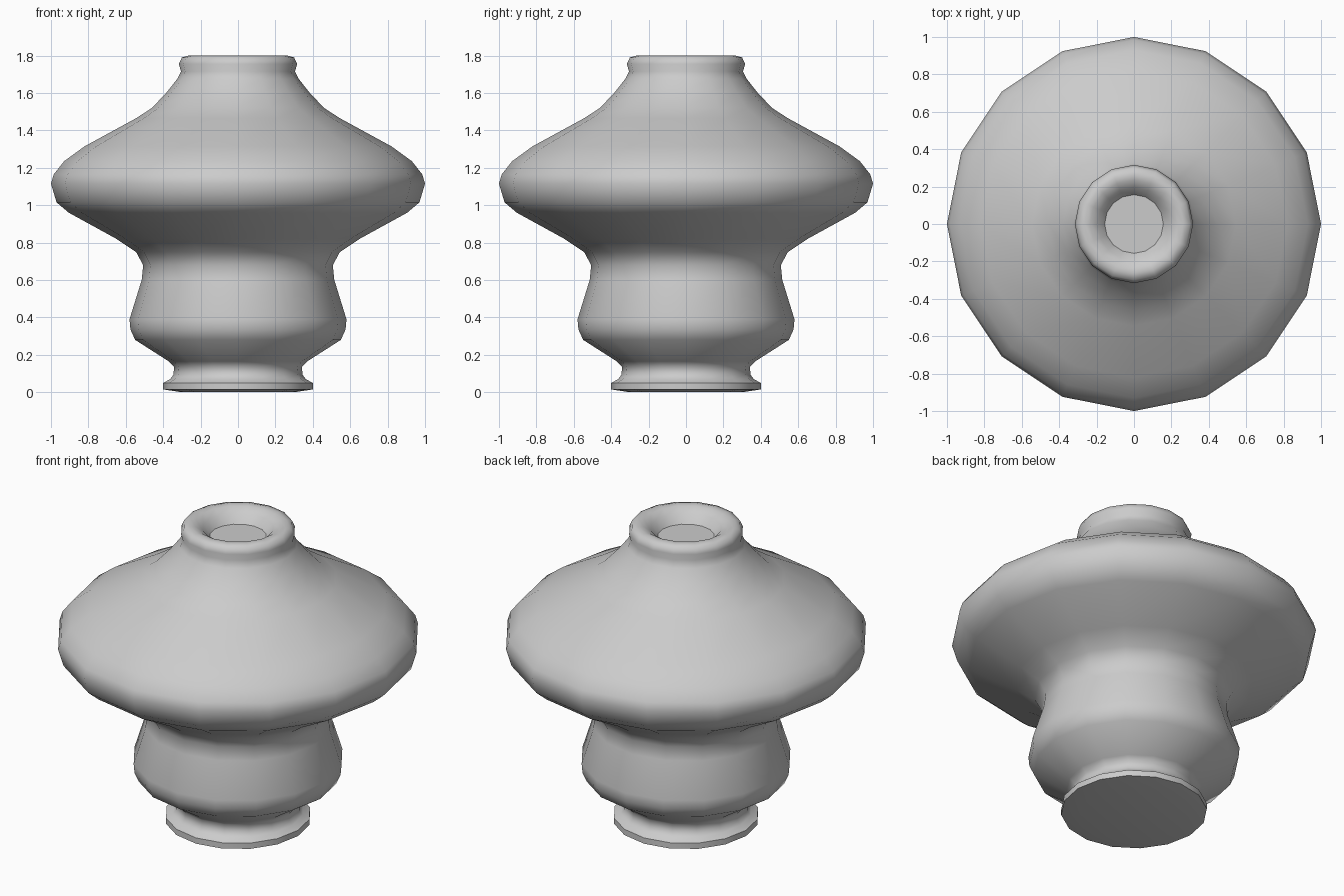
import bpy, bmesh, math

if "Cube" in bpy.data.objects:
    bpy.data.objects.remove(bpy.data.objects["Cube"])

SIDES = 16

# Vase outline as (radius, height), from underside to the recessed mouth
profile = [
    (0.30, 0.00), (0.40, 0.015), (0.40, 0.05),                # foot
    (0.362, 0.07), (0.345, 0.095), (0.342, 0.135), (0.37, 0.165),
    (0.55, 0.28), (0.575, 0.335), (0.58, 0.39),               # lower bulge
    (0.515, 0.60), (0.507, 0.68), (0.545, 0.75), (0.65, 0.82),  # waist
    (0.905, 0.96), (0.97, 1.015), (1.00, 1.115), (0.985, 1.165),  # wide belly
    (0.93, 1.235), (0.82, 1.315), (0.545, 1.465), (0.46, 1.52),   # shoulder
    (0.38, 1.605), (0.325, 1.675), (0.305, 1.715),            # neck
    (0.316, 1.755), (0.30, 1.79), (0.265, 1.80),              # lip
    (0.235, 1.795), (0.195, 1.77), (0.157, 1.72),             # mouth
]

bm = bmesh.new()
rings = []
for r, z in profile:
    rings.append([bm.verts.new((r * math.cos(math.tau * i / SIDES),
                                r * math.sin(math.tau * i / SIDES), z))
                  for i in range(SIDES)])

# Skin between neighbouring rings
for low, high in zip(rings, rings[1:]):
    for i in range(SIDES):
        j = (i + 1) % SIDES
        bm.faces.new((low[i], low[j], high[j], high[i]))

# Flat underside and mouth floor
bm.faces.new(rings[0][::-1])
bm.faces.new(rings[-1])

mesh = bpy.data.meshes.new("vase")
bm.to_mesh(mesh)
bm.free()
vase = bpy.data.objects.new("vase", mesh)
bpy.context.collection.objects.link(vase)

# Smooth body, crisp foot and mouth edges
bpy.context.view_layer.objects.active = vase
vase.select_set(True)
bpy.ops.object.shade_smooth_by_angle(angle=math.radians(50))
